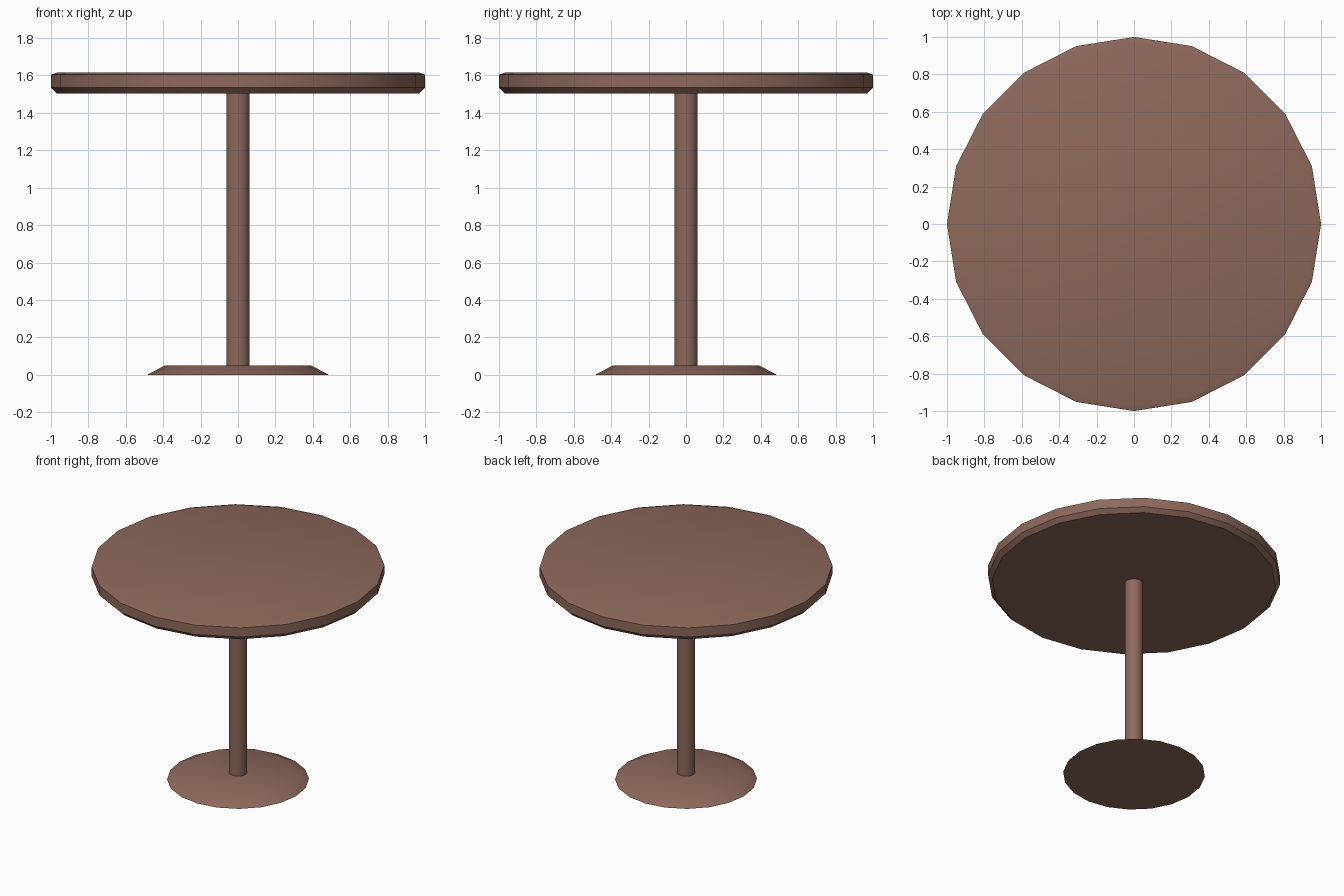
import bpy, bmesh
from math import cos, sin, pi, radians

if "Cube" in bpy.data.objects:
    bpy.data.objects.remove(bpy.data.objects["Cube"])

wood = bpy.data.materials.new("brown_wood")
wood.diffuse_color = (0.27, 0.14, 0.105, 1)
wood.use_nodes = True
wood.node_tree.nodes["Principled BSDF"].inputs["Base Color"].default_value = wood.diffuse_color


def lathe(name, profile, sides):
    """Closed solid of revolution from (radius, z) points, bottom to top."""
    bm = bmesh.new()
    rings = [[bm.verts.new((r * cos(2 * pi * i / sides), r * sin(2 * pi * i / sides), z))
              for i in range(sides)] for r, z in profile]
    for a, b in zip(rings, rings[1:]):
        for i in range(sides):
            j = (i + 1) % sides
            bm.faces.new((a[i], a[j], b[j], b[i]))
    bm.faces.new(rings[0][::-1])
    bm.faces.new(rings[-1])
    mesh = bpy.data.meshes.new(name)
    bm.to_mesh(mesh)
    bm.free()
    obj = bpy.data.objects.new(name, mesh)
    bpy.context.collection.objects.link(obj)
    mesh.materials.append(wood)
    bpy.ops.object.select_all(action='DESELECT')
    obj.select_set(True)
    bpy.context.view_layer.objects.active = obj
    bpy.ops.object.shade_smooth_by_angle(angle=radians(30))
    return obj


# Floor plate with sloped rim
lathe("base", [(0.485, 0), (0.39, 0.05)], 20)
# Central column
lathe("column", [(0.0625, 0.045), (0.0625, 1.51)], 20)
# Round top with chamfered edges
lathe("tabletop", [(0.97, 1.505), (1.0, 1.535), (1.0, 1.605), (0.97, 1.615)], 20)
